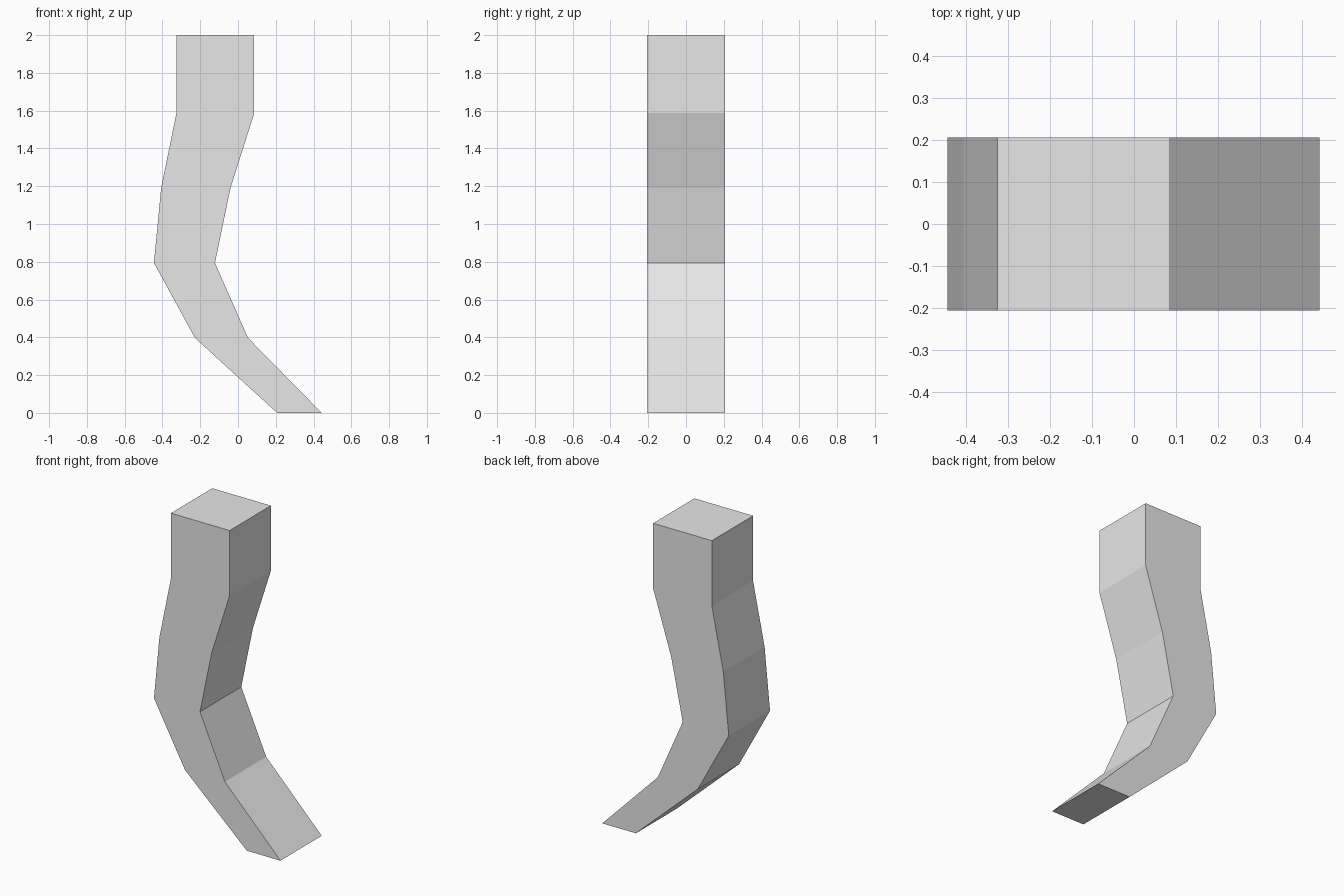
import bpy
import bmesh

cube = bpy.data.objects.get("Cube")
if cube:
    bpy.data.objects.remove(cube, do_unlink=True)

# Plain light grey
grey = bpy.data.materials.new("light_grey")
grey.use_nodes = True
colour = (0.8, 0.8, 0.8, 1.0)
grey.diffuse_color = colour
grey.node_tree.nodes["Principled BSDF"].inputs["Base Color"].default_value = colour

# Leg stations from foot to top: height, right edge, left edge
STATIONS = [
    (0.0, 0.207, 0.443),
    (0.397, -0.228, 0.053),
    (0.794, -0.445, -0.122),
    (1.19, -0.407, -0.04),
    (1.587, -0.326, 0.086),
    (2.0, -0.326, 0.086),
]
HALF_DEPTH = 0.207

# Bent leg: one rectangular ring per station, bridged and capped
bm = bmesh.new()
rings = []
for z, right, left in STATIONS:
    corners = [(right, -HALF_DEPTH), (left, -HALF_DEPTH),
               (left, HALF_DEPTH), (right, HALF_DEPTH)]
    rings.append([bm.verts.new((x, y, z)) for x, y in corners])
for low, high in zip(rings, rings[1:]):
    for i in range(4):
        j = (i + 1) % 4
        bm.faces.new((low[i], low[j], high[j], high[i]))
bm.faces.new(rings[0][::-1])
bm.faces.new(rings[-1])
bmesh.ops.recalc_face_normals(bm, faces=bm.faces)

mesh = bpy.data.meshes.new("curved_leg")
bm.to_mesh(mesh)
bm.free()
mesh.materials.append(grey)
leg = bpy.data.objects.new("curved_leg", mesh)
bpy.context.collection.objects.link(leg)
